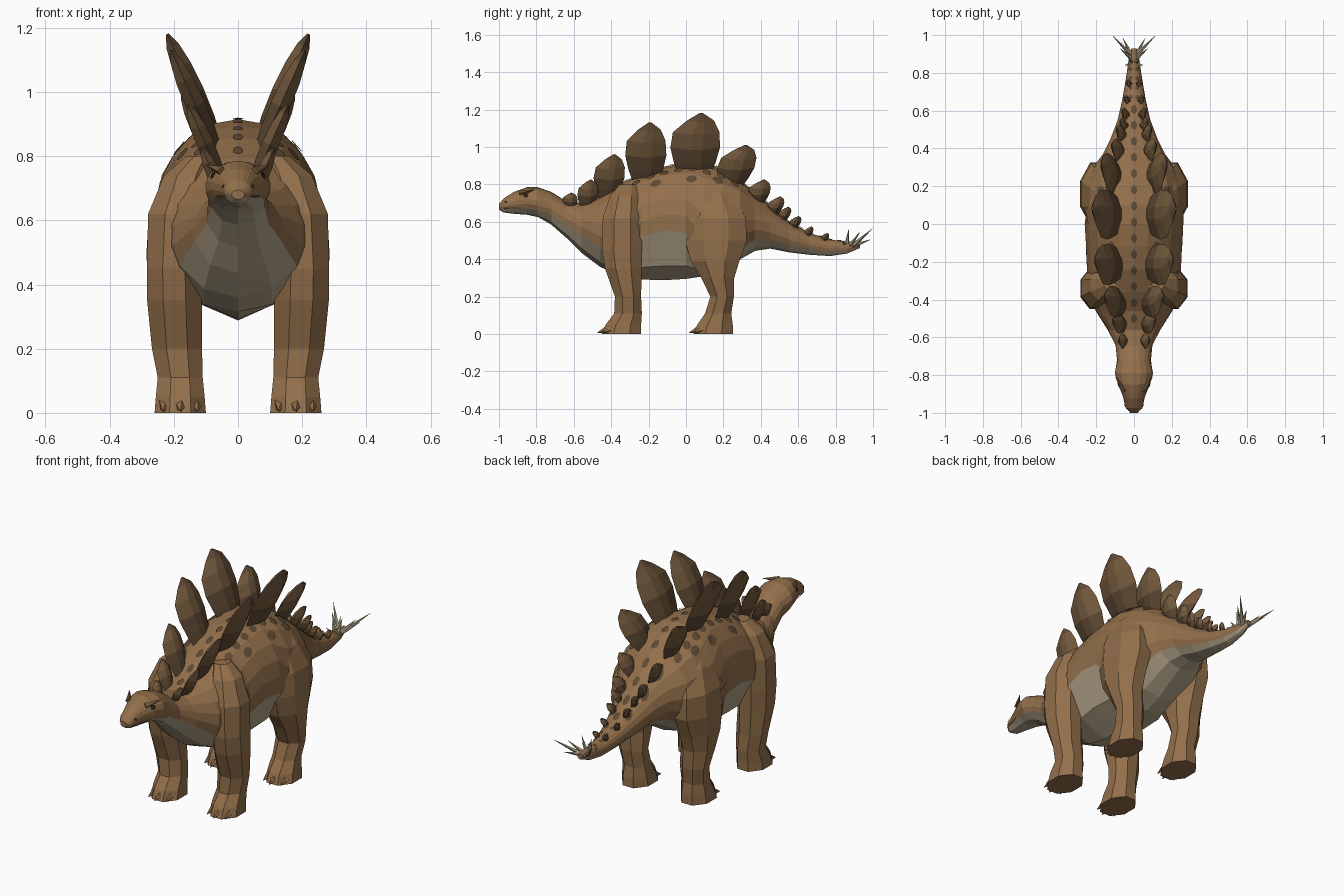
import bpy, bmesh, random
from math import sin, cos, pi, acos, radians
from mathutils import Vector
from mathutils.bvhtree import BVHTree

random.seed(4)
if "Cube" in bpy.data.objects:
    bpy.data.objects.remove(bpy.data.objects["Cube"])


def material(name, rgb):
    m = bpy.data.materials.new(name)
    m.use_nodes = True
    m.diffuse_color = (*rgb, 1)
    m.node_tree.nodes["Principled BSDF"].inputs["Base Color"].default_value = (*rgb, 1)
    return m


HIDE = material("hide brown", (.29, .16, .07))
PALE = material("belly tan", (.45, .37, .25))
PLATE = material("plate brown", (.18, .105, .048))
DARK = material("spot brown", (.115, .068, .034))
HORN = material("spike horn", (.46, .40, .26))
EYE = material("eye black", (.02, .015, .01))


def finish(bm, name, mats):
    bmesh.ops.recalc_face_normals(bm, faces=bm.faces)
    mesh = bpy.data.meshes.new(name)
    bm.to_mesh(mesh)
    for m in mats:
        mesh.materials.append(m)
    obj = bpy.data.objects.new(name, mesh)
    bpy.context.collection.objects.link(obj)
    return obj


def loft(name, rings, mats, rule=lambda i, j: 0):
    """Skin a list of equal rings and cap both ends."""
    bm = bmesh.new()
    vs = [[bm.verts.new(p) for p in ring] for ring in rings]
    n = len(vs[0])
    for i in range(len(vs) - 1):
        for j in range(n):
            k = (j + 1) % n
            f = bm.faces.new((vs[i][j], vs[i][k], vs[i + 1][k], vs[i + 1][j]))
            f.material_index = rule(i, j)
    bm.faces.new(vs[0])
    bm.faces.new(vs[-1])
    finish(bm, name, mats)
    return bm


def spike(name, base, tip, r, mat, sides=5):
    base, tip = Vector(base), Vector(tip)
    q = (tip - base).to_track_quat('Z', 'Y')
    ring = lambda c, s: [c + q @ Vector((s * cos(2 * pi * k / sides), s * sin(2 * pi * k / sides), 0))
                         for k in range(sides)]
    loft(name, [ring(base, r), ring(tip, r * .04)], [mat])


# Body from snout to tail: y, top, bottom, half width, height of the pale edge
BODY = [
    (-1.0, .695, .665, .02, .672), (-.975, .725, .65, .042, .67), (-.92, .76, .643, .056, .672),
    (-.85, .785, .638, .085, .672), (-.79, .785, .625, .102, .66), (-.72, .76, .585, .09, .64),
    (-.64, .71, .515, .098, .59), (-.56, .70, .435, .14, .535), (-.46, .735, .36, .205, .46),
    (-.36, .80, .315, .25, .40), (-.24, .86, .292, .25, .52), (-.12, .895, .288, .257, .555),
    (0, .915, .295, .262, .54), (.1, .915, .31, .262, .42), (.2, .885, .345, .25, .42),
    (.29, .825, .40, .225, .46), (.37, .755, .445, .165, .505), (.45, .69, .457, .125, .505),
    (.55, .605, .437, .088, .478), (.66, .54, .424, .062, .457), (.77, .505, .417, .043, .443),
    (.86, .495, .43, .03, .448), (.93, .49, .46, .014, .468)]
LOW, HIGH = 2, 6
N = LOW + HIGH


def body_ring(y, top, bottom, w, edge):
    mid, h = (top + bottom) / 2, (top - bottom) / 2
    a = acos(max(-1, min(1, (mid - edge) / h)))
    angles = [a * k / LOW for k in range(LOW)] + [a + (pi - a) * k / HIGH for k in range(HIGH + 1)]
    half = [(w * sin(t), mid - h * cos(t)) for t in angles]
    pts = half + [(-x, z) for x, z in half[-2:0:-1]]
    return [(x, y, z) for x, z in pts]


bm_body = loft("body", [body_ring(*s) for s in BODY], [HIDE, PALE],
               lambda i, j: int(j < LOW or j >= 2 * N - LOW))
tree = BVHTree.FromBMesh(bm_body)


def patch(name, start, aim, u, v, mat, sides=7):
    """Thin painted patch that hugs the body surface."""
    start, aim, u, v = map(Vector, (start, aim, u, v))
    bm = bmesh.new()

    def drop(s, k):
        a = 2 * pi * k / sides
        p = start + u * s * cos(a) + v * s * sin(a)
        hit, normal, _, _ = tree.ray_cast(p, aim)
        return bm.verts.new(hit + normal * .005) if hit else None

    mid = drop(0, 0)
    inner = [drop(.55, k) for k in range(sides)]
    outer = [drop(1, k) for k in range(sides)]
    for k in range(sides):
        n = (k + 1) % sides
        for f in ((mid, inner[k], inner[n]), (inner[k], outer[k], outer[n], inner[n])):
            if None not in f:
                bm.faces.new(f)
    finish(bm, name, [mat])


def back_spot(x, y, rx, ry):
    patch("back_spot", (x, y, 2), (0, 0, -1), (rx, 0, 0), (0, ry, 0), DARK)


# Spots along the spine and beside the plates
for k in range(14):
    y = -.5 + k * .085
    back_spot(0, y, .016, .024)
for s in (-1, 1):
    for k in range(9):
        y = -.34 + k * .075
        back_spot(s * (.125 + random.uniform(-.01, .012)), y, .02, .024)
    for y, x in ((-.31, .175), (-.16, .17), (.03, .18), (.17, .17), (.36, .09), (.46, .07), (.57, .045)):
        back_spot(s * x, y, .018, .03)
    for k in range(4):
        back_spot(s * .016, .67 + k * .05, .01, .013)

# Legs: z, x, y, half width, half depth
FRONT_LEG = [(0, .18, -.345, .08, .105), (.05, .18, -.335, .076, .095), (.11, .18, -.31, .07, .074),
             (.2, .19, -.31, .078, .07), (.35, .198, -.335, .085, .098), (.45, .2, -.342, .084, .108),
             (.62, .19, -.34, .09, .105), (.74, .16, -.325, .07, .08), (.8, .12, -.31, .04, .045)]
HIND_LEG = [(0, .18, .145, .08, .105), (.05, .18, .155, .075, .095), (.11, .18, .172, .068, .07),
            (.2, .188, .193, .073, .063), (.3, .195, .17, .08, .088), (.39, .197, .155, .085, .13),
            (.5, .195, .16, .09, .165), (.62, .19, .16, .088, .16), (.74, .15, .14, .08, .12),
            (.81, .12, .13, .05, .07)]


def leg_ring(z, x, y, rx, ry, s):
    return [(s * (x + rx * cos(a) / .924), y + ry * sin(a) / .924, z)
            for a in (pi / 8 + pi * k / 4 for k in range(8))]


for s, side in ((1, "left"), (-1, "right")):
    for part, rows in (("front", FRONT_LEG), ("hind", HIND_LEG)):
        loft(f"{part}_leg_{side}", [leg_ring(*r, s) for r in rows], [HIDE])
        toe_y = rows[0][2] - rows[0][4]
        for k in (-1, 0, 1):
            back = .025 * abs(k)
            spike(f"{part}_toe_{side}", (s * (.18 + k * .045), toe_y + .04 + back, .028),
                  (s * (.18 + k * .055), toe_y - .025 + back, .006), .026, HIDE)

# Back plates: y, width, base height, top height, backward lean, x at base
PLATES = [(-.62, .08, .68, .755, 0, .045), (-.53, .11, .685, .825, .01, .05), (-.42, .165, .745, .96, .02, .06),
          (-.215, .22, .83, 1.13, 0, .075), (.045, .265, .865, 1.18, .01, .08), (.24, .20, .80, 1.01, .06, .08),
          (.375, .12, .70, .825, .03, .06), (.465, .085, .645, .735, .03, .05), (.515, .065, .61, .68, .025, .04),
          (.575, .06, .57, .63, .02, .034), (.65, .045, .525, .575, .015, .028), (.74, .04, .5, .54, .01, .02)]
SHAPE = [(-.08, -.3, .3, .6), (.16, -.42, .42, .9), (.42, -.5, .5, 1), (.68, -.46, .48, .9),
         (.88, -.18, .36, .6), (1, .06, .14, .15)]
TILT = radians(24)

for s, side in ((1, "left"), (-1, "right")):
    for y, w, low, top, lean, x in PLATES:
        rings = []
        thick = .012 + w * .085
        for v, l, r, t in SHAPE:
            l, r, t = l * w, r * w, t * thick
            outline = [(l, 0), (l * .6 + r * .4, t), (l * .35 + r * .65, t),
                       (r, 0), (l * .35 + r * .65, -t), (l * .6 + r * .4, -t)]
            rise = v * (top - low)
            rings.append([(s * (x + rise * sin(TILT) / cos(TILT) + b * cos(TILT)),
                           y + lean * v + a, low + rise - b * sin(TILT)) for a, b in outline])
        loft(f"back_plate_{side}", rings, [PLATE, DARK], lambda i, j: int(i < 2 or i == 4))

    # Tail spikes fan out from the tip
    for tip in ((.115, .998, .565), (.06, .985, .505), (.075, .93, .545), (.03, .87, .56), (.048, .84, .50)):
        x, y, z = tip
        spike(f"tail_spike_{side}", (s * .008, .85 + (y - .84) * .25, .468), (s * x, y, z), .014, HORN)

    # Eye, brow and nostril
    patch(f"eye_{side}", (s, -.855, .738), (-s, 0, 0), (0, .014, 0), (0, 0, .011), EYE)
    patch(f"nostril_{side}", (s, -.962, .705), (-s, 0, 0), (0, .008, 0), (0, 0, .006), EYE)
    patch(f"mouth_{side}", (s, -.925, .676), (-s, 0, 0), (0, .055, 0), (0, 0, .004), DARK, 8)
    spike(f"brow_{side}", (s * .05, -.885, .752), (s * .098, -.81, .772), .017, PLATE, 4)
